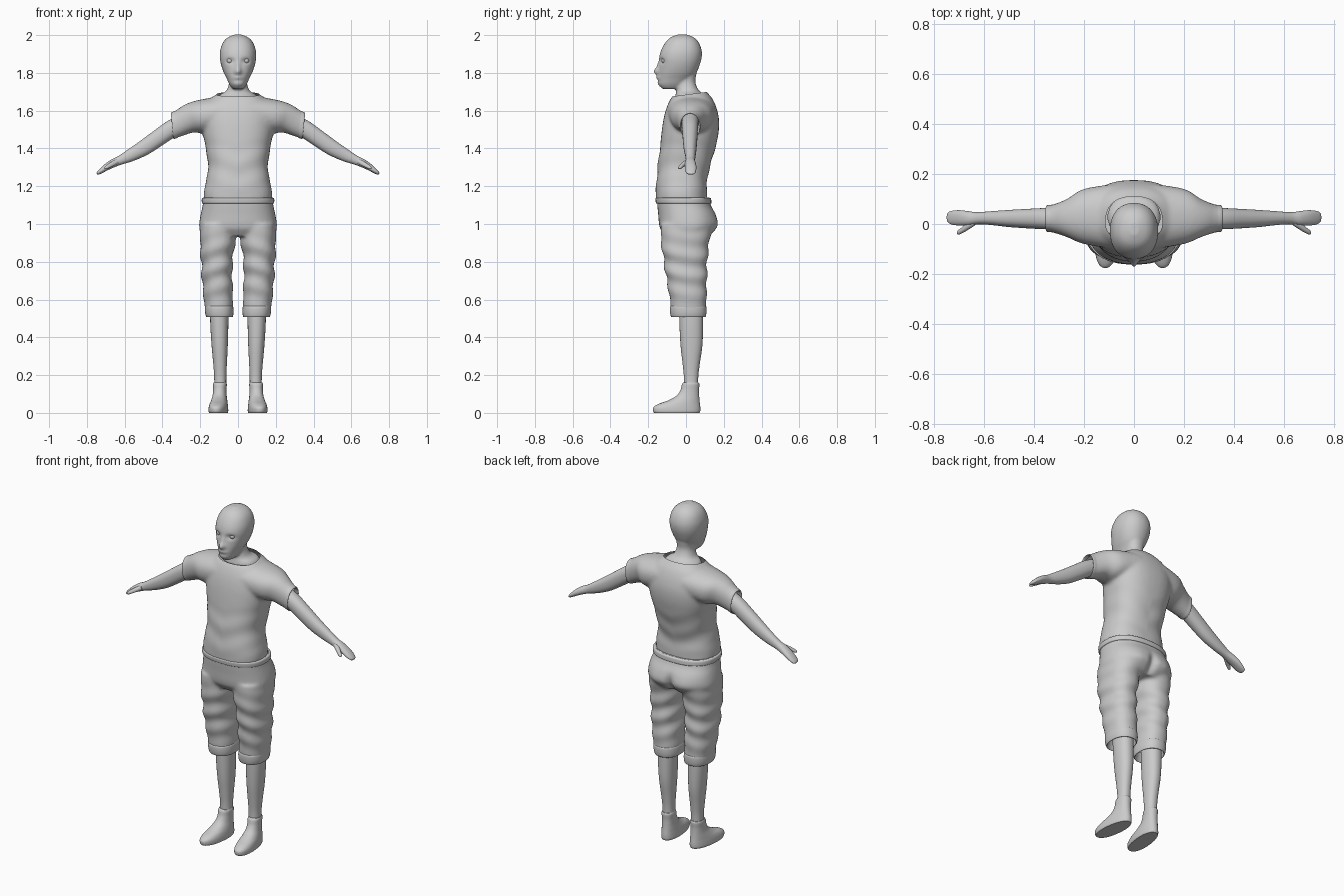
import bpy, bmesh, math
from mathutils import Vector, Matrix

SEG = 40


def spline(rows, steps):
    """Catmull-Rom through the ring parameters."""
    out = []
    n = len(rows)
    for i in range(n - 1):
        p = [rows[max(0, min(n - 1, i + k))] for k in (-1, 0, 1, 2)]
        for s in range(steps):
            t = s / steps
            out.append([0.5 * (2 * b + (c - a) * t + (2 * a - 5 * b + 4 * c - d) * t * t
                               + (3 * b - a - 3 * c + d) * t ** 3) for a, b, c, d in zip(*p)])
    return out + [list(rows[-1])]


def loft(bm, rows, side=1, power=2.2, steps=5, cap=True):
    """Rings are (x, z, half size, y front, y back, tilt in degrees)."""
    rings = []
    for x, z, a, y0, y1, tilt in spline(rows, steps):
        t, ring = math.radians(tilt), []
        for k in range(SEG):
            w = 2 * math.pi * k / SEG
            c, s = math.cos(w), math.sin(w)
            u = a * math.copysign(abs(c) ** (2 / power), c)
            v = (y1 - y0) / 2 * math.copysign(abs(s) ** (2 / power), s)
            ring.append(bm.verts.new((side * (x + u * math.cos(t)), (y0 + y1) / 2 + v,
                                      z + u * math.sin(t))))
        rings.append(ring)
    for r, q in zip(rings, rings[1:]):
        for k in range(SEG):
            j = (k + 1) % SEG
            bm.faces.new((r[k], r[j], q[j], q[k]))
    if cap:
        bm.faces.new(rings[0])
        bm.faces.new(rings[-1])


def finish(name, bm, voxel=0, smooth=6):
    """Make the object; with a voxel size the lofts are fused and blended."""
    bmesh.ops.recalc_face_normals(bm, faces=bm.faces[:])
    me = bpy.data.meshes.new(name)
    bm.to_mesh(me)
    bm.free()
    ob = bpy.data.objects.new(name, me)
    bpy.context.collection.objects.link(ob)
    if voxel:
        m = ob.modifiers.new("fuse", 'REMESH')
        m.mode, m.voxel_size = 'VOXEL', voxel
        m = ob.modifiers.new("blend", 'SMOOTH')
        m.factor, m.iterations = 0.5, smooth
        dg = bpy.context.evaluated_depsgraph_get()
        me = bpy.data.meshes.new_from_object(ob.evaluated_get(dg))
        ob.modifiers.clear()
        ob.data = me
        me.name = name
    bpy.context.view_layer.objects.active = ob
    for o in bpy.context.selected_objects:
        o.select_set(False)
    ob.select_set(True)
    bpy.ops.object.shade_smooth_by_angle(angle=math.radians(50))
    return ob


def pair(name, rows, **kw):
    for side, label in ((1, "left_"), (-1, "right_")):
        bm = bmesh.new()
        loft(bm, rows, side, **kw)
        finish(label + name, bm)


def bump(ob, centre, radius, dy):
    """Push a soft spot of the surface along y, on both sides."""
    for v in ob.data.vertices:
        d = Vector((abs(v.co.x), v.co.y, v.co.z)) - Vector(centre)
        v.co.y += dy * math.exp(-sum((d[i] / radius[i]) ** 2 for i in range(3)))


def ripple(ob, depth, fz, fx, low, high):
    """Cloth folds that fade out towards the ends."""
    nor = [v.normal.copy() for v in ob.data.vertices]
    for v, n in zip(ob.data.vertices, nor):
        if low < v.co.z < high:
            fade = math.sin(math.pi * (v.co.z - low) / (high - low))
            v.co += n * depth * fade * math.sin(fz * v.co.z + fx * abs(v.co.x) + 9 * v.co.y)


def trim(ob, planes):
    bm = bmesh.new()
    bm.from_mesh(ob.data)
    for co, no in planes:
        bmesh.ops.bisect_plane(bm, geom=bm.verts[:] + bm.edges[:] + bm.faces[:],
                               plane_co=co, plane_no=no, clear_outer=True)
    bm.to_mesh(ob.data)
    bm.free()


# Head with neck
bm = bmesh.new()
loft(bm, [(0, 1.715, .028, -.125, -.03, 0), (0, 1.738, .045, -.145, 0, 0), (0, 1.77, .06, -.147, .03, 0),
          (0, 1.80, .075, -.146, .055, 0), (0, 1.84, .089, -.142, .072, 0), (0, 1.88, .096, -.142, .083, 0),
          (0, 1.92, .094, -.132, .083, 0), (0, 1.96, .080, -.110, .068, 0),
          (0, 1.987, .055, -.083, .043, 0), (0, 2.003, .018, -.045, .005, 0)])
loft(bm, [(0, 1.66, .11, -.06, .12, 0), (0, 1.685, .095, -.055, .105, 0), (0, 1.705, .063, -.052, .07, 0),
          (0, 1.75, .047, -.052, .05, 0), (0, 1.80, .052, -.05, .056, 0), (0, 1.84, .06, -.04, .06, 0)])
head = finish("head", bm, .007, 5)
bump(head, (0, -.15, 1.808), (.017, .05, .02), -.026)       # nose
bump(head, (0, -.15, 1.84), (.012, .05, .022), -.010)       # nose bridge
bump(head, (.042, -.13, 1.863), (.022, .05, .014), .012)    # eye sockets
bump(head, (0, -.15, 1.774), (.026, .05, .010), -.009)      # lips
bump(head, (0, -.15, 1.743), (.022, .05, .012), -.004)      # chin

# Eyes
for side, label in ((1, "left_eye"), (-1, "right_eye")):
    bm = bmesh.new()
    bmesh.ops.create_uvsphere(bm, u_segments=20, v_segments=12, radius=.016,
                              matrix=Matrix.Translation((side * .043, -.113, 1.865)))
    finish(label, bm)

# Shirt: trunk fused with two sleeves, then opened at the ends
bm = bmesh.new()
loft(bm, [(0, 1.12, .180, -.158, .113, 0), (0, 1.18, .180, -.160, .112, 0), (0, 1.24, .165, -.155, .112, 0),
          (0, 1.32, .160, -.148, .132, 0), (0, 1.40, .170, -.138, .155, 0), (0, 1.48, .186, -.130, .172, 0),
          (0, 1.55, .192, -.120, .175, 0), (0, 1.61, .185, -.105, .163, 0),
          (0, 1.66, .150, -.083, .142, 0), (0, 1.69, .110, -.060, .118, 0), (0, 1.71, .09, -.05, .10, 0)],
     power=2.4)
sleeve = [(.08, 1.59, .088, -.10, .16, 85), (.20, 1.568, .088, -.08, .14, 78), (.26, 1.558, .077, -.055, .103, 74),
          (.31, 1.535, .071, -.038, .082, 78), (.345, 1.52, .070, -.03, .074, 84), (.38, 1.503, .070, -.03, .074, 84)]
for side in (1, -1):
    loft(bm, sleeve, side)
shirt = finish("shirt", bm, .009, 8)
ripple(shirt, .0025, 45, -22, 1.14, 1.45)
cuts = [((0, 0, 1.137), (0, 0, -1)), ((0, -.06, 1.677), (0, -.13, 1))]
cuts += [((s * .343, 0, 1.52), (s * math.cos(.1), 0, -math.sin(.1))) for s in (1, -1)]
trim(shirt, cuts)

# Sleeve hems
pair("sleeve_hem", [(.325, 1.528, .060, -.022, .066, 84), (.345, 1.519, .064, -.026, .070, 84),
                    (.347, 1.519, .070, -.031, .075, 84), (.328, 1.527, .071, -.033, .077, 83)],
     steps=3, cap=False)

# Arms with hands
pair("arm", [(.27, 1.545, .045, -.022, .066, 65), (.35, 1.505, .046, -.021, .064, 60),
             (.43, 1.450, .044, -.017, .060, 55), (.50, 1.402, .041, -.012, .056, 56),
             (.57, 1.363, .033, -.004, .051, 62), (.625, 1.337, .024, -.001, .047, 65),
             (.66, 1.322, .022, -.006, .051, 63), (.695, 1.302, .018, -.006, .055, 58),
             (.725, 1.281, .013, -.003, .053, 55), (.742, 1.268, .008, .006, .046, 52),
             (.746, 1.264, .002, .018, .034, 52)])

# Thumbs
pair("thumb", [(.635, 1.333, .012, -.005, .025, 65), (.66, 1.320, .013, -.021, .010, 60),
               (.682, 1.308, .011, -.034, -.010, 55), (.700, 1.297, .008, -.042, -.024, 52),
               (.706, 1.293, .002, -.038, -.032, 52)])

# Trousers: hips fused with two legs
bm = bmesh.new()
loft(bm, [(0, .935, .195, -.11, .12, 0), (0, .97, .204, -.135, .152, 0), (0, 1.0, .206, -.143, .165, 0),
          (0, 1.05, .198, -.147, .158, 0), (0, 1.10, .187, -.152, .132, 0), (0, 1.15, .182, -.155, .122, 0)],
     power=2.4)
leg = [(.097, .50, .070, -.078, .103, 0), (.104, .60, .077, -.085, .108, 0), (.110, .70, .080, -.102, .110, 0),
       (.112, .80, .083, -.117, .113, 0), (.108, .90, .093, -.131, .122, 0), (.101, 1.0, .099, -.135, .14, 0)]
for side in (1, -1):
    loft(bm, leg, side, 2.3)
trousers = finish("trousers", bm, .009, 8)
ripple(trousers, .005, 58, 18, .56, .98)
bump(trousers, (.09, .16, .99), (.06, .06, .05), .010)
bump(trousers, (0, .17, .97), (.022, .08, .06), -.022)
trim(trousers, [((0, 0, 1.14), (0, 0, 1)), ((0, 0, .53), (0, 0, -1))])

# Rolled trouser cuffs
pair("trouser_cuff", [(.098, .56, .058, -.06, .09, 0), (.098, .515, .064, -.07, .096, 0),
                      (.098, .508, .070, -.078, .103, 0), (.099, .53, .075, -.084, .108, 0),
                      (.100, .56, .075, -.085, .108, 0), (.100, .568, .070, -.078, .102, 0)],
     power=2.3, cap=False)

# Belt
bm = bmesh.new()
loft(bm, [(0, 1.107, .180, -.145, .125, 0), (0, 1.110, .190, -.158, .134, 0), (0, 1.123, .192, -.161, .134, 0),
          (0, 1.137, .190, -.161, .131, 0), (0, 1.140, .176, -.15, .115, 0)],
     power=2.4, steps=3, cap=False)
finish("belt", bm)

# Lower legs
pair("lower_leg", [(.099, .58, .048, -.037, .088, 0), (.099, .48, .048, -.035, .090, 0),
                   (.097, .36, .043, -.029, .087, 0), (.095, .26, .036, -.018, .073, 0),
                   (.094, .19, .032, -.011, .065, 0), (.094, .10, .032, -.010, .063, 0)])

# Shoes, toes turned slightly outward
for side, label in ((1, "left_shoe"), (-1, "right_shoe")):
    bm = bmesh.new()
    loft(bm, [(0, 0, .047, -.170, .072, 0), (0, .010, .050, -.176, .076, 0), (0, .030, .049, -.174, .076, 0),
              (0, .048, .046, -.145, .074, 0), (0, .065, .042, -.098, .072, 0), (0, .090, .037, -.052, .070, 0),
              (0, .120, .035, -.030, .069, 0), (0, .150, .036, -.022, .071, 0), (0, .160, .033, -.015, .067, 0)])
    bmesh.ops.rotate(bm, verts=bm.verts[:], cent=(0, .03, 0), matrix=Matrix.Rotation(side * .11, 3, 'Z'))
    bmesh.ops.translate(bm, verts=bm.verts[:], vec=(side * .095, 0, 0))
    finish(label, bm)
